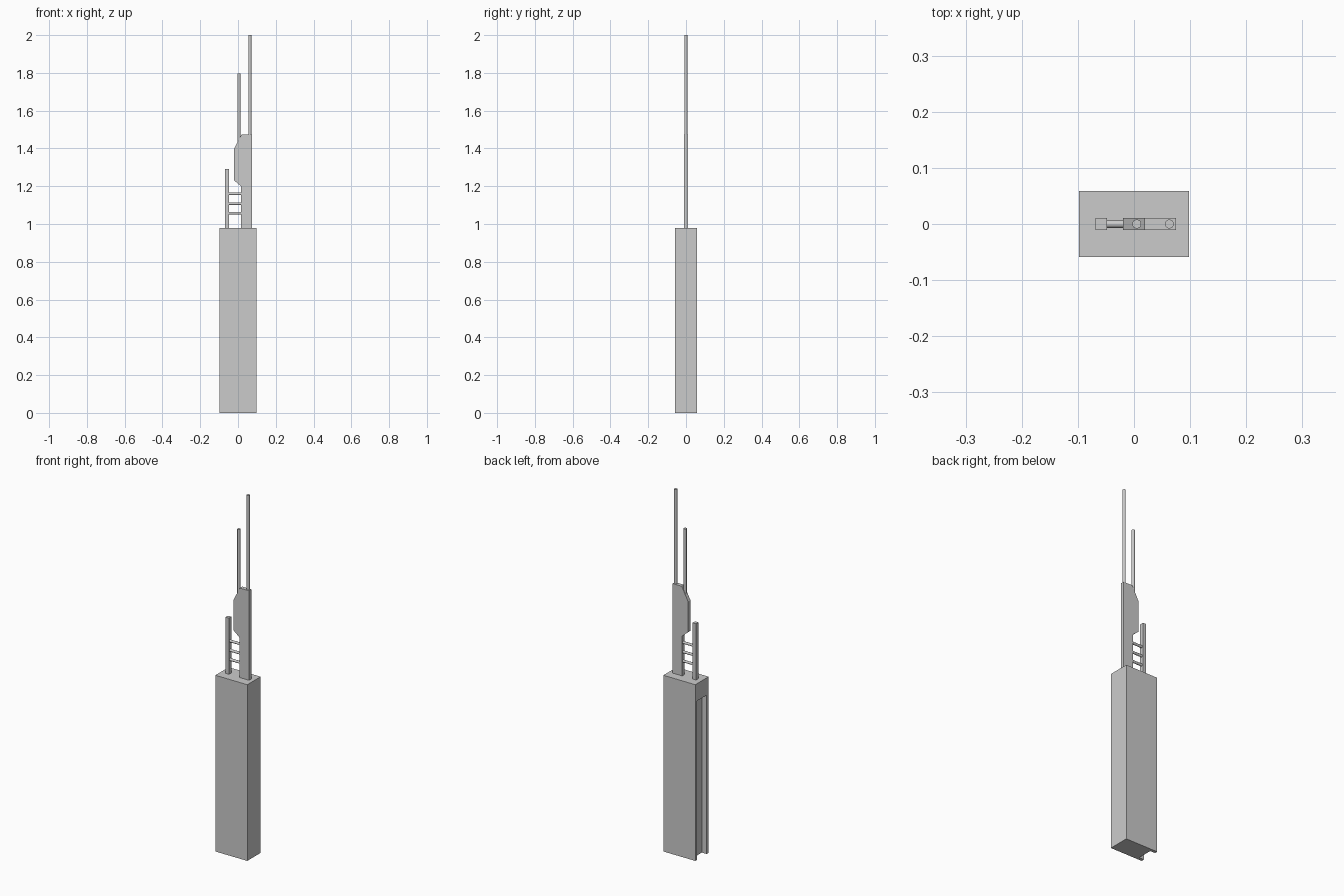
import bpy, bmesh, math
from mathutils import Matrix

if "Cube" in bpy.data.objects:
    bpy.data.objects.remove(bpy.data.objects["Cube"])


def finish(name, bm):
    bmesh.ops.recalc_face_normals(bm, faces=bm.faces[:])
    mesh = bpy.data.meshes.new(name)
    bm.to_mesh(mesh)
    bm.free()
    ob = bpy.data.objects.new(name, mesh)
    bpy.context.collection.objects.link(ob)
    return ob


def prism(name, profile, half_depth):
    """Extrude an x-z profile symmetrically along y."""
    bm = bmesh.new()
    face = bm.faces.new([bm.verts.new((x, -half_depth, z)) for x, z in profile])
    new = bmesh.ops.extrude_face_region(bm, geom=[face])["geom"]
    bmesh.ops.translate(bm, vec=(0, 2 * half_depth, 0),
                        verts=[v for v in new if isinstance(v, bmesh.types.BMVert)])
    return finish(name, bm)


def box(name, x0, x1, z0, z1, half_depth):
    return prism(name, [(x0, z0), (x1, z0), (x1, z1), (x0, z1)], half_depth)


def rod(name, radius, length, centre, horizontal=False):
    """Round rod along z, or along x when horizontal."""
    m = Matrix.Translation(centre)
    if horizontal:
        m = m @ Matrix.Rotation(math.pi / 2, 4, 'Y')
    bm = bmesh.new()
    bmesh.ops.create_cone(bm, cap_ends=True, segments=16, radius1=radius,
                          radius2=radius, depth=length, matrix=m)
    for f in bm.faces:
        f.smooth = len(f.verts) == 4
    for e in bm.edges:
        if any(len(f.verts) > 4 for f in e.link_faces):
            e.smooth = False
    return finish(name, bm)


# Main block with a channel down its left side, open at the bottom
body = box("body", -0.098, 0.098, 0, 0.978, 0.0585)
cutter = box("channel_cutter", -0.15, -0.068, -0.1, 0.882, 0.042)
cutter.hide_render = True
cutter.hide_viewport = True
cut = body.modifiers.new("channel", 'BOOLEAN')
cut.operation = 'DIFFERENCE'
cut.solver = 'EXACT'
cut.object = cutter

# Square post and the rungs tying it to the tower
box("side_post", -0.069, -0.048, 0.97, 1.29, 0.0105)
for i, z in enumerate((1.057, 1.108, 1.16)):
    rod(f"rung_{i + 1}", 0.007, 0.075, (-0.0155, 0, z), horizontal=True)

# Flat tower with an overhanging upper section
prism("tower", [(0.016, 0.97), (0.075, 0.97), (0.075, 1.475), (0.019, 1.475),
                (-0.02, 1.40), (-0.02, 1.23), (0.016, 1.20)], 0.0105)

# Two masts of different height
for name, x, z0, z1 in (("short_mast", 0.005, 1.42, 1.796),
                        ("tall_mast", 0.063, 1.465, 2.0)):
    rod(name, 0.008, z1 - z0, (x, 0, (z0 + z1) / 2))
